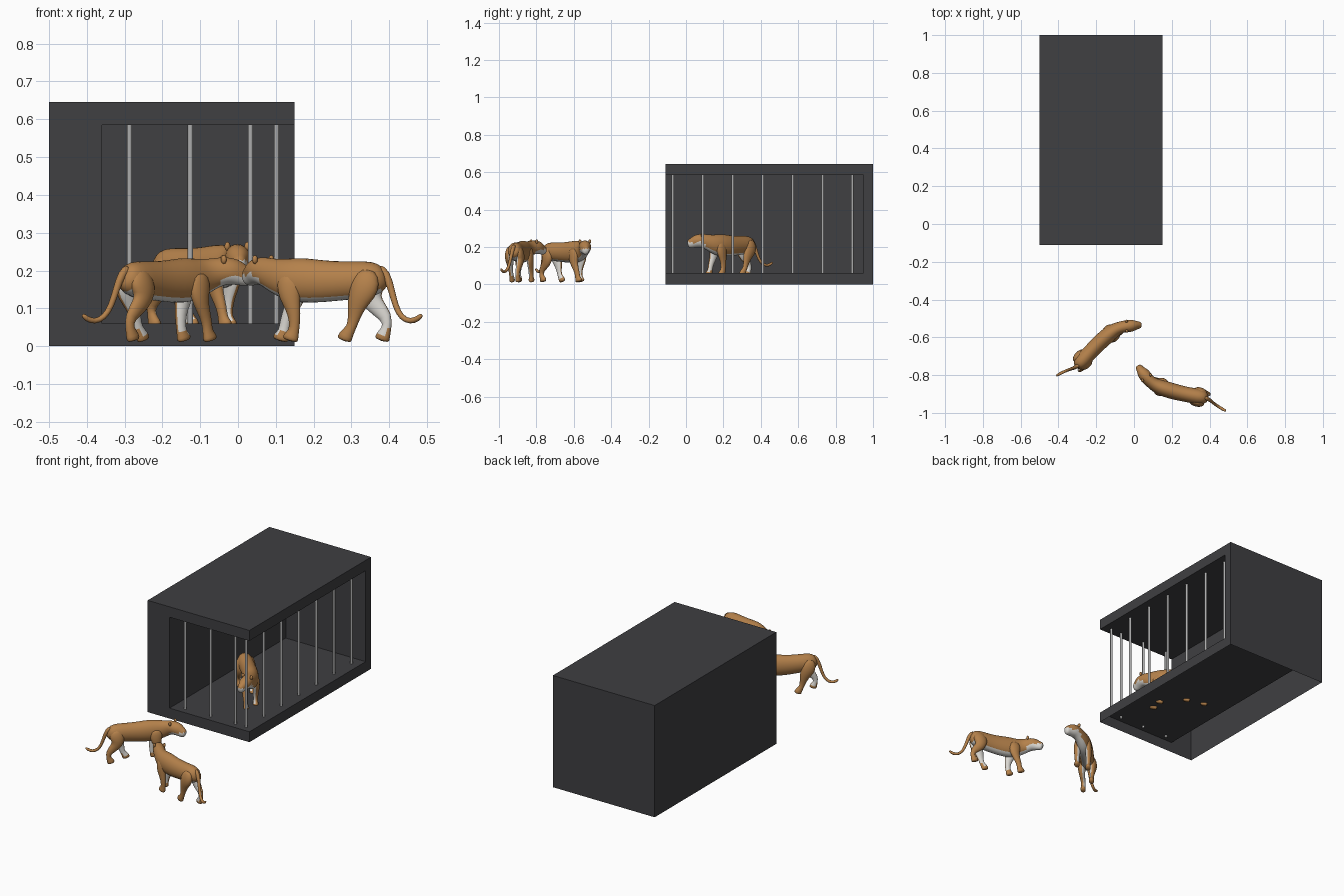
import bpy, bmesh, math
from mathutils import Vector, Matrix

if "Cube" in bpy.data.objects:
    bpy.data.objects.remove(bpy.data.objects["Cube"])


def material(name, rgb):
    m = bpy.data.materials.new(name)
    m.diffuse_color = (*rgb, 1)
    m.use_nodes = True
    m.node_tree.nodes["Principled BSDF"].inputs["Base Color"].default_value = m.diffuse_color
    return m


DARK = material("dark_panel", (0.05, 0.05, 0.054))
STEEL = material("steel", (0.42, 0.42, 0.42))
TAN = material("tan_fur", (0.46, 0.22, 0.07))
PALE = material("pale_fur", (0.7, 0.68, 0.64))


def box(name, lo, hi):
    lo, hi = Vector(lo), Vector(hi)
    bpy.ops.mesh.primitive_cube_add(size=1, location=(lo + hi) / 2)
    ob = bpy.context.object
    ob.name = name
    ob.scale = hi - lo
    bpy.ops.object.transform_apply(location=True, rotation=False, scale=True)
    return ob


# Cage: hollow box opened on the front and right, with no underside
shell = box("cage_shell", (-0.5, -0.11, 0), (0.15, 1.0, 0.645))
shell.data.materials.append(DARK)
cutter = box("cage_cutter", (-0.36, -0.4, 0.06), (0.4, 0.95, 0.585))
cutter.hide_render = True
mod = shell.modifiers.new("opening", 'BOOLEAN')
mod.operation = 'DIFFERENCE'
mod.solver = 'EXACT'
mod.object = cutter
bpy.context.view_layer.objects.active = shell
bpy.ops.object.modifier_apply(modifier=mod.name)
bpy.data.objects.remove(cutter)
bm = bmesh.new()
bm.from_mesh(shell.data)
under = [f for f in bm.faces if f.calc_center_median().z < 0.001]
bmesh.ops.delete(bm, geom=under, context='FACES')
bm.to_mesh(shell.data)
bm.free()

# Bars along the front and the right side
spots = [(x, -0.07) for x in (-0.287, -0.126, 0.033)]
spots += [(0.102, -0.07 + 0.16 * i) for i in range(7)]
for i, (x, y) in enumerate(spots):
    bpy.ops.mesh.primitive_cylinder_add(vertices=16, radius=0.007, depth=0.55,
                                        location=(x, y, 0.322))
    bar = bpy.context.object
    bar.name = f"cage_bar_{i + 1}"
    bar.data.materials.append(STEEL)
    bpy.ops.object.shade_smooth_by_angle()


def loft(name, rows, pale, sides=14):
    """Skin of elliptical rings; each row is x, y, z, half width, half depth."""
    bm = bmesh.new()
    pts = [Vector(r[:3]) for r in rows]
    rings = []
    for i, r in enumerate(rows):
        t = (pts[min(i + 1, len(pts) - 1)] - pts[max(i - 1, 0)]).normalized()
        side = Vector((0, 1, 0))
        side = (side - t * side.dot(t)).normalized()
        other = t.cross(side)
        rings.append([bm.verts.new(pts[i] + side * r[3] * math.cos(a) + other * r[4] * math.sin(a))
                      for a in (2 * math.pi * k / sides for k in range(sides))])
    for a, b in zip(rings, rings[1:]):
        for k in range(sides):
            n = (k + 1) % sides
            bm.faces.new((a[k], a[n], b[n], b[k]))
    bm.faces.new(rings[0])
    bm.faces.new(rings[-1])
    bmesh.ops.recalc_face_normals(bm, faces=bm.faces)
    for f in bm.faces:
        f.smooth = True
        f.material_index = int(pale(f.calc_center_median(), f.normal))
    me = bpy.data.meshes.new(name)
    bm.to_mesh(me)
    bm.free()
    me.materials.append(TAN)
    me.materials.append(PALE)
    return me


parts = []

# Torso, neck and head turned to the right
parts.append(loft("torso_and_head", [
    (-0.128, 0.000, 0.186, 0.016, 0.020), (-0.115, 0.002, 0.181, 0.034, 0.040),
    (-0.080, 0.006, 0.176, 0.043, 0.051), (-0.020, 0.011, 0.173, 0.041, 0.052),
    (0.040, 0.014, 0.171, 0.043, 0.057), (0.100, 0.013, 0.174, 0.044, 0.062),
    (0.140, 0.010, 0.177, 0.041, 0.057), (0.173, 0.003, 0.186, 0.034, 0.047),
    (0.200, -0.010, 0.195, 0.031, 0.040), (0.222, -0.026, 0.200, 0.035, 0.038),
    (0.240, -0.040, 0.196, 0.032, 0.036), (0.254, -0.052, 0.187, 0.022, 0.029),
    (0.268, -0.063, 0.181, 0.019, 0.024), (0.275, -0.069, 0.179, 0.013, 0.017)],
    lambda c, n: c.z < 0.19 if c.x > 0.205 else n.z < -0.6))

# Tail
parts.append(loft("tail", [
    (-0.105, 0.002, 0.208, 0.012, 0.014), (-0.130, 0.005, 0.192, 0.011, 0.012),
    (-0.145, 0.010, 0.150, 0.009, 0.009), (-0.158, 0.016, 0.105, 0.008, 0.008),
    (-0.176, 0.024, 0.075, 0.008, 0.008), (-0.203, 0.033, 0.064, 0.008, 0.008),
    (-0.226, 0.039, 0.073, 0.008, 0.008), (-0.238, 0.042, 0.084, 0.005, 0.005)],
    lambda c, n: False))


def leg(name, s, shape):
    y0 = 0.008
    rows = [(x, y0 + s * y, z, w, d) for x, y, z, w, d in shape]
    return loft(name, rows, lambda c, n: n.y * s < -0.35 and 0.035 < c.z < 0.16)


# Front legs: s is +1 on the left and -1 on the right, p is the paw position
for name, s, p in (("front_leg_left", 1, 0.118), ("front_leg_right", -1, 0.160)):
    parts.append(leg(name, s, [
        (0.125, 0.026, 0.195, 0.014, 0.024), (0.128, 0.030, 0.165, 0.019, 0.036),
        (0.126, 0.031, 0.130, 0.019, 0.029), ((0.122 + p) / 2 - 0.004, 0.030, 0.100, 0.016, 0.020),
        (p - 0.006, 0.029, 0.065, 0.013, 0.015), (p - 0.003, 0.028, 0.038, 0.012, 0.014),
        (p + 0.005, 0.028, 0.026, 0.016, 0.022), (p + 0.008, 0.028, 0.013, 0.015, 0.022)]))

# Hind legs with bent knee and hock
for name, s, k, h, p in (("hind_leg_left", 1, -0.058, -0.050, -0.030),
                         ("hind_leg_right", -1, -0.085, -0.126, -0.118)):
    parts.append(leg(name, s, [
        (-0.085, 0.022, 0.205, 0.014, 0.022), (-0.083, 0.030, 0.170, 0.022, 0.041),
        (-0.074, 0.032, 0.140, 0.022, 0.037), (k, 0.031, 0.112, 0.018, 0.027),
        (h, 0.029, 0.076, 0.012, 0.017), (h * 0.5 + p * 0.5 - 0.003, 0.028, 0.048, 0.011, 0.012),
        (p + 0.004, 0.028, 0.028, 0.015, 0.020), (p + 0.008, 0.028, 0.013, 0.015, 0.022)]))

# Ears
for name, x, y in (("ear_left", 0.231, 0.000), ("ear_right", 0.197, -0.040)):
    bm = bmesh.new()
    bmesh.ops.create_uvsphere(bm, u_segments=10, v_segments=6, radius=1,
                              matrix=Matrix.Translation((x, y, 0.229)) @ Matrix.Diagonal((0.008, 0.009, 0.012, 1)))
    for f in bm.faces:
        f.smooth = True
    me = bpy.data.meshes.new(name)
    bm.to_mesh(me)
    bm.free()
    me.materials.append(TAN)
    parts.append(me)

# Three big cats share the same parts: two in front, one in the cage
for i, (x, y, z, heading) in enumerate([(-0.209, -0.672, 0, 43), (0.268, -0.888, 0, 165),
                                        (-0.13, 0.259, 0.035, -48)]):
    place = Matrix.Translation((x, y, z)) @ Matrix.Rotation(math.radians(heading), 4, 'Z')
    for me in parts:
        ob = bpy.data.objects.new(f"big_cat_{i + 1}_{me.name}", me)
        bpy.context.collection.objects.link(ob)
        ob.matrix_world = place
        sub = ob.modifiers.new("smooth", 'SUBSURF')
        sub.levels = sub.render_levels = 1
